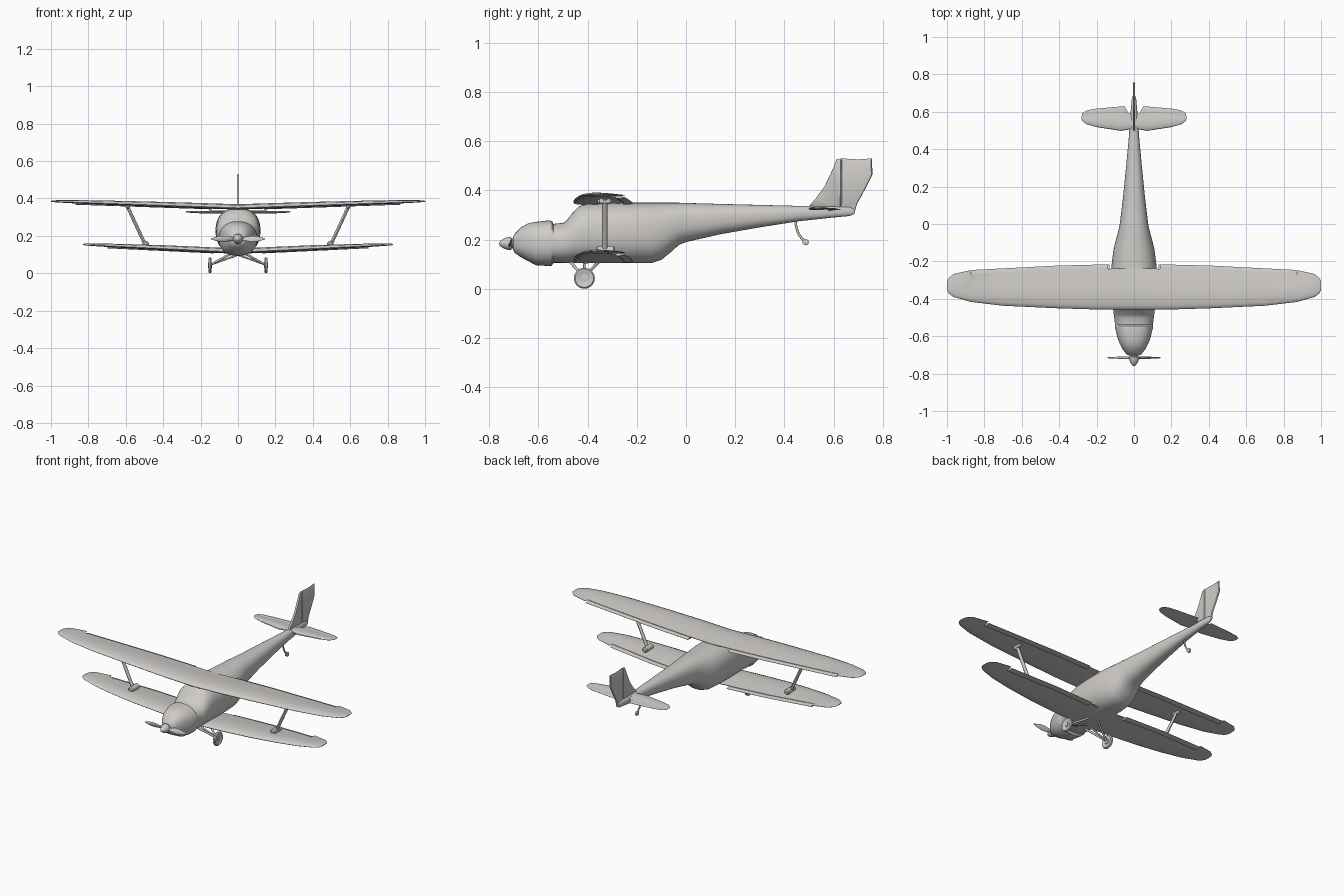
import bpy, bmesh, math
from mathutils import Vector

if "Cube" in bpy.data.objects:
    bpy.data.objects.remove(bpy.data.objects["Cube"])

GREY = bpy.data.materials.new("light_grey")
GREY.diffuse_color = (0.62, 0.60, 0.58, 1)
GREY.use_nodes = True
GREY.node_tree.nodes["Principled BSDF"].inputs["Base Color"].default_value = GREY.diffuse_color


def finish(name, bm, angle=35):
    bmesh.ops.remove_doubles(bm, verts=bm.verts, dist=1e-5)
    bmesh.ops.recalc_face_normals(bm, faces=bm.faces)
    me = bpy.data.meshes.new(name)
    bm.to_mesh(me)
    bm.free()
    me.materials.append(GREY)
    ob = bpy.data.objects.new(name, me)
    bpy.context.collection.objects.link(ob)
    bpy.ops.object.select_all(action='DESELECT')
    ob.select_set(True)
    bpy.context.view_layer.objects.active = ob
    bpy.ops.object.shade_smooth_by_angle(angle=math.radians(angle))
    return ob


def loft(name, rings, angle=35):
    """Skin a list of closed rings and cap both ends."""
    bm = bmesh.new()
    vs = [[bm.verts.new(p) for p in r] for r in rings]
    n = len(vs[0])
    for a, b in zip(vs, vs[1:]):
        for i in range(n):
            j = (i + 1) % n
            bm.faces.new((a[i], a[j], b[j], b[i]))
    bm.faces.new(vs[0])
    bm.faces.new(vs[-1])
    return finish(name, bm, angle)


def tube(name, pts, r, sides=12, ry=None):
    """Rod along points; ry gives an oval section, wide along y."""
    pts = [Vector(p) for p in pts]
    rings = []
    for i, p in enumerate(pts):
        d = (pts[min(i + 1, len(pts) - 1)] - pts[max(i - 1, 0)]).normalized()
        u = Vector((0, 1, 0))
        u = (u - d * u.dot(d)).normalized()
        v = d.cross(u)
        rings.append([p + u * (ry or r) * math.cos(t) + v * r * math.sin(t)
                      for t in (math.tau * k / sides for k in range(sides))])
    return loft(name, rings)


def lathe(name, centre, axis, profile, sides=32):
    """Turn (distance along axis, radius) pairs about the x or y axis."""
    c = Vector(centre)
    rings = []
    for d, r in profile:
        ring = []
        for k in range(sides):
            t = math.tau * k / sides
            a, b = r * math.cos(t), r * math.sin(t)
            ring.append(c + Vector((d, a, b) if axis == 'x' else (a, d, b)))
        rings.append(ring)
    return loft(name, rings)


FOIL = [(0, 0), (.02, .35), (.1, .72), (.3, 1), (.6, .72), (1, .08),
        (1, -.08), (.6, -.35), (.2, -.5), (.03, -.3)]


def foil_ring(x, le, te, z, h):
    return [(x, le + (te - le) * t, z + h * u) for t, u in FOIL]


def wing(name, half, mirror=True):
    """Loft of airfoils from half-span stations (x, leading, trailing, z, height)."""
    full = [(-s[0],) + s[1:] for s in reversed(half) if s[0] > 0] + half
    return loft(name, [foil_ring(*s) for s in full])


def plate(name, outline, t):
    """Upright plate in the y-z plane with slightly thinned edges."""
    n = len(outline)
    cy = sum(p[0] for p in outline) / n
    cz = sum(p[1] for p in outline) / n
    def ring(x, k):
        return [(x, cy + (y - cy) * k, cz + (z - cz) * k) for y, z in outline]
    return loft(name, [ring(-t, .93), ring(-t * .3, 1), ring(t * .3, 1), ring(t, .93)])


# Fuselage with cowling and windscreen: (y, top, bottom, half width)
BODY = [(-.703, .212, .158, .028), (-.695, .225, .145, .042), (-.67, .25, .128, .06),
        (-.64, .267, .112, .076), (-.61, .272, .096, .088), (-.56, .278, .093, .100),
        (-.545, .276, .094, .102), (-.538, .264, .106, .101), (-.50, .268, .106, .106),
        (-.487, .276, .105, .108), (-.46, .31, .105, .111), (-.435, .336, .105, .114),
        (-.40, .346, .105, .117), (-.32, .35, .105, .120), (-.22, .35, .105, .120),
        (-.14, .35, .105, .110), (-.10, .35, .118, .101), (-.06, .35, .15, .09),
        (-.03, .35, .178, .082), (.0, .349, .19, .076), (.14, .345, .222, .059),
        (.3, .341, .25, .043), (.46, .337, .275, .028), (.6, .335, .29, .018),
        (.665, .333, .296, .012), (.685, .325, .305, .007)]
rings = []
for y, zt, zb, w in BODY:
    c, h, ring = (zt + zb) / 2, (zt - zb) / 2, []
    for k in range(40):
        t = math.tau * k / 40
        f = lambda v: math.copysign(abs(v) ** (2 / 2.35), v)
        ring.append((w * f(math.cos(t)), y, c + h * f(math.sin(t))))
    rings.append(ring)
loft("fuselage", rings, 30)

# Spinner and two-blade propeller
lathe("spinner", (0, 0, .184), 'y',
      [(-.76, .002), (-.755, .010), (-.742, .019), (-.725, .026), (-.712, .027),
       (-.708, .020), (-.695, .020)], 24)
for s in (-1, 1):
    blade = []
    for r, chord, twist in [(.012, .006, 1.0), (.04, .012, 1.1), (.07, .017, 1.25),
                            (.10, .015, 1.35), (.125, .009, 1.4), (.145, .002, 1.45)]:
        ring = []
        for k in range(12):
            t = math.tau * k / 12
            a, b = chord * math.cos(t), min(chord, .004) * math.sin(t)
            ring.append((s * r, -.715 + a * math.cos(twist) - b * math.sin(twist),
                         .184 + s * (a * math.sin(twist) + b * math.cos(twist))))
        blade.append(ring)
    loft("propeller_blade", blade)


# Upper and lower wings: same planform, different span and dihedral
def wing_set(label, span, z0, rise, flap_in):
    z = lambda x: z0 + rise * x / span
    tip = span - 1
    plan = [(0, -.457, -.238, .019), (.2, -.457, -.24, .019), (.4, -.451, -.246, .018),
            (.7 + tip * .8, -.437, -.26, .015), (.87 + tip, -.417, -.271, .012),
            (.875 + tip, -.416, -.247, .012), (.965 + tip, -.39, -.267, .008),
            (.99 + tip, -.372, -.288, .006), (1 + tip, -.355, -.305, .003)]
    wing(label + "_wing", [(x, a, b, z(x), h) for x, a, b, h in plan])
    for s in (-1, 1):
        loft(label + "_flap", [foil_ring(s * x, a, b, z(x) - .009, .008) for x, a, b in
             [(flap_in, -.257, -.216), (.4, -.262, -.222), (.868 + tip, -.287, -.246)]])


wing_set("upper", 1.0, .350, .034, .14)
wing_set("lower", .83, .113, .040, .13)

# Interplane struts with their end fittings
for s in (-1, 1):
    tube("wing_strut", [(s * .495, -.33, .150), (s * .595, -.33, .366)], .009, 12, .011)
    lathe("upper_strut_fitting", (s * .59, -.33, .356), 'y',
          [(-.03, .004), (-.022, .011), (.022, .011), (.03, .004)], 16)
    lathe("lower_strut_fitting", (s * .493, -.327, .157), 'y',
          [(-.038, .010), (-.032, .017), (.032, .017), (.038, .010)], 16)

# Main landing gear
for s in (-1, 1):
    for y in (-.475, -.35):
        tube("gear_leg", [(s * .02, y, .115), (s * .142, -.415, .048)], .006)
    tube("half_axle", [(s * .0, -.413, .098), (s * .15, -.413, .045)], .005)
    lathe("wheel_tyre", (s * .15, -.413, .043), 'x',
          [(-.006, .024), (-.009, .029), (-.009, .037), (-.004, .0425), (.004, .0425),
           (.009, .037), (.009, .029), (.006, .024)])
    lathe("wheel_hub", (s * .15, -.413, .043), 'x',
          [(-.011, .008), (-.010, .015), (.010, .015), (.011, .008)], 20)

# Tail wheel on a curved leg
tube("tail_leg", [(0, .443, .285), (0, .448, .25), (0, .458, .222), (0, .473, .202),
                  (0, .486, .192)], .005)
lathe("tail_wheel", (0, .486, .190), 'x',
      [(-.008, .008), (-.006, .013), (.006, .013), (.008, .008)], 20)

# Tailplane and elevators
wing("tailplane", [(0, .51, .585, .325, .010), (.07, .498, .602, .325, .010),
                   (.2, .518, .594, .326, .008), (.255, .534, .588, .327, .006),
                   (.275, .55, .582, .328, .004), (.281, .562, .575, .328, .002)])
for s in (-1, 1):
    loft("elevator", [foil_ring(s * x, a, b, z, h) for x, a, b, z, h in
         [(.03, .575, .592, .322, .006), (.05, .59, .630, .322, .006),
          (.2, .585, .617, .323, .005), (.25, .578, .608, .325, .004),
          (.278, .572, .592, .327, .002)]])

# Fin and rudder
plate("fin", [(.49, .325), (.525, .365), (.562, .415), (.597, .488), (.612, .527),
              (.632, .530), (.630, .325)], .006)
plate("rudder", [(.628, .31), (.630, .530), (.70, .526), (.755, .530), (.758, .465),
                 (.728, .405), (.695, .345), (.685, .31), (.67, .302)], .005)
